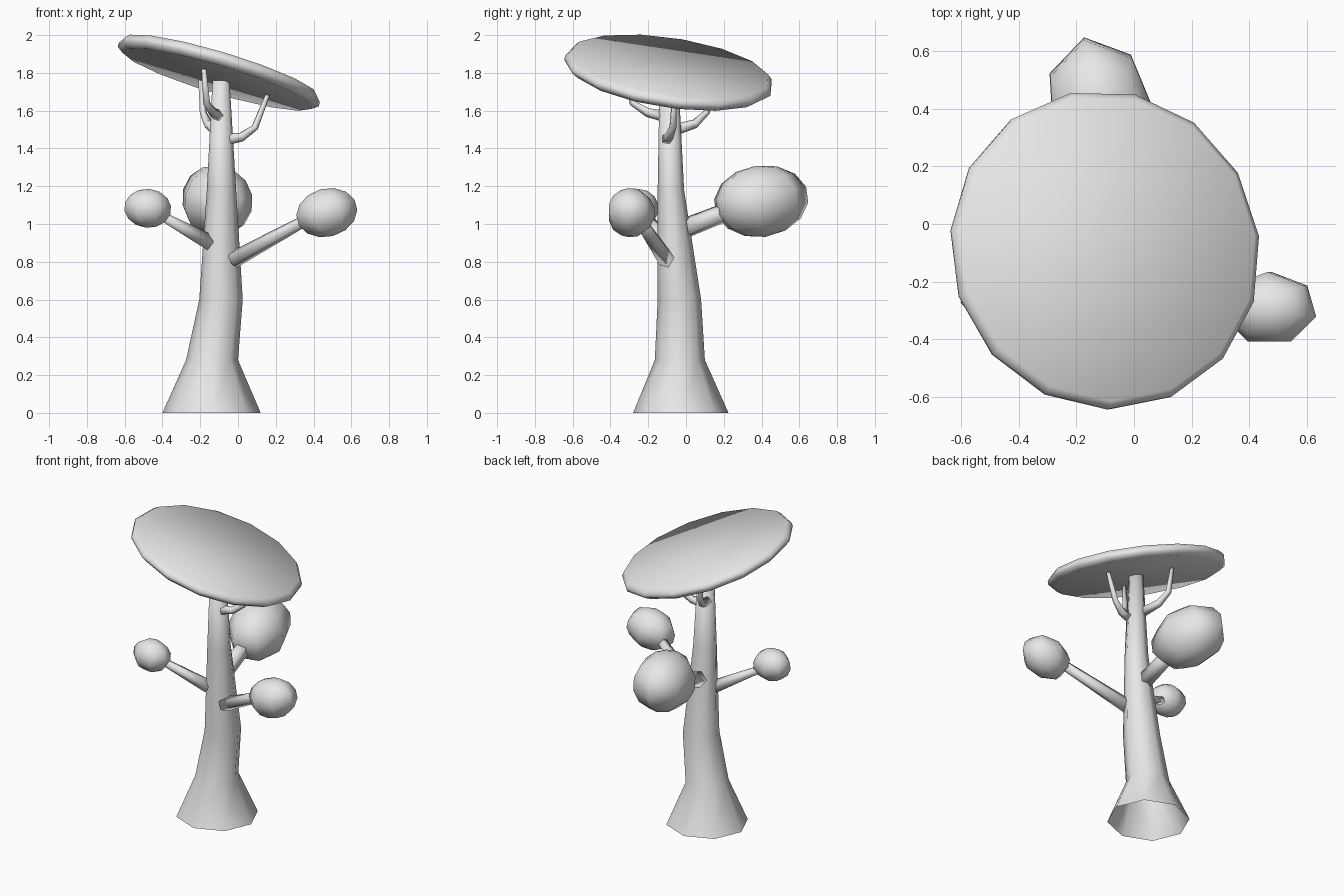
import bpy, bmesh, math
from mathutils import Vector, Matrix, Euler

cube = bpy.data.objects.get("Cube")
if cube:
    bpy.data.objects.remove(cube, do_unlink=True)

grey = bpy.data.materials.new("plain grey")
grey.use_nodes = True
colour = (0.8, 0.8, 0.8, 1)
grey.diffuse_color = colour
grey.node_tree.nodes["Principled BSDF"].inputs["Base Color"].default_value = colour


def finish(name, bm):
    """Turn a bmesh into a smooth grey object."""
    mesh = bpy.data.meshes.new(name)
    for face in bm.faces:
        face.smooth = True
    bm.to_mesh(mesh)
    bm.free()
    mesh.materials.append(grey)
    obj = bpy.data.objects.new(name, mesh)
    bpy.context.scene.collection.objects.link(obj)
    return obj


def loft(name, rings, caps=(True, True)):
    """Skin a list of rings of points, lowest first."""
    bm = bmesh.new()
    loops = [[bm.verts.new(p) for p in ring] for ring in rings]
    n = len(loops[0])
    for a, b in zip(loops, loops[1:]):
        for i in range(n):
            j = (i + 1) % n
            bm.faces.new((a[i], a[j], b[j], b[i]))
    if caps[0]:
        bm.faces.new(loops[0][::-1])
    if caps[1]:
        bm.faces.new(loops[-1])
    return finish(name, bm)


def ring(centre, rx, ry, sides, turn=0.0, rot=Matrix.Identity(3)):
    points = []
    for i in range(sides):
        a = turn + math.tau * i / sides
        points.append(Vector(centre) + rot @ Vector((rx * math.cos(a), ry * math.sin(a), 0)))
    return points


def tube(name, path, r0, r1, sides):
    """Tapered tube along a path."""
    path = [Vector(p) for p in path]
    last = len(path) - 1
    rings = []
    for i, p in enumerate(path):
        along = path[min(i + 1, last)] - path[max(i - 1, 0)]
        rot = along.to_track_quat('Z', 'Y').to_matrix()
        r = r0 + (r1 - r0) * i / last
        rings.append(ring(p, r, r, sides, 0, rot))
    return loft(name, rings)


def foliage(name, centre, size, tilt):
    bm = bmesh.new()
    bmesh.ops.create_uvsphere(bm, u_segments=7, v_segments=7, radius=1)
    rot = Euler([math.radians(t) for t in tilt]).to_matrix().to_4x4()
    bm.transform(Matrix.Translation(centre) @ rot @ Matrix.Diagonal((*size, 1)))
    return finish(name, bm)


# Trunk: flared, open at the base; each row is z, x range, y range
profile = [
    (0.0, -0.40, 0.12, -0.28, 0.225),
    (0.28, -0.275, 0.0, -0.165, 0.10),
    (0.60, -0.205, 0.025, -0.15, 0.08),
    (1.18, -0.165, -0.01, -0.15, -0.01),
    (1.76, -0.135, -0.045, -0.14, -0.04),
]
loft("trunk", [ring(((a + b) / 2, (c + d) / 2, z), (b - a) / 2, (d - c) / 2, 8)
               for z, a, b, c, d in profile], caps=(False, True))

# Canopy: tilted fifteen-sided disc with a rounded rim
normal = Vector((0.30, 0.15, 1)).normalized()
tilt = Vector((0, 0, 1)).rotation_difference(normal).to_matrix()
centre = Vector((-0.10, -0.09, 1.80))
loft("canopy", [ring(centre + normal * h, r, r, 15, -math.pi / 2, tilt)
                for h, r in ((-0.036, 0.525), (-0.012, 0.558), (0.01, 0.558), (0.036, 0.535))])

# Limbs, each carrying a clump of foliage
tube("left_limb", [(-0.03, -0.10, 0.81), (0.40, -0.26, 1.045)], 0.048, 0.03, 5)
tube("right_limb", [(-0.15, -0.10, 0.90), (-0.42, -0.22, 1.05)], 0.045, 0.025, 5)
tube("back_limb", [(-0.10, 0.0, 0.98), (-0.11, 0.28, 1.09)], 0.055, 0.05, 5)
foliage("left_foliage", (0.47, -0.293, 1.06), (0.168, 0.13, 0.128), (0, -15, 0))
foliage("right_foliage", (-0.478, -0.25, 1.083), (0.128, 0.105, 0.103), (0, 5, 0))
foliage("back_foliage", (-0.115, 0.395, 1.12), (0.19, 0.262, 0.19), (8, 0, 13))

# Thin curved twigs holding up the canopy
tube("left_twig", [(-0.05, -0.10, 1.45), (0.02, -0.09, 1.46),
                   (0.09, -0.07, 1.51), (0.16, -0.06, 1.69)], 0.032, 0.013, 5)
tube("front_twig", [(-0.10, -0.11, 1.57), (-0.13, -0.20, 1.59),
                    (-0.165, -0.28, 1.64), (-0.18, -0.31, 1.82)], 0.032, 0.013, 5)
tube("back_twig", [(-0.12, -0.05, 1.50), (-0.16, 0.05, 1.53),
                   (-0.185, 0.11, 1.59), (-0.20, 0.13, 1.77)], 0.032, 0.013, 5)
